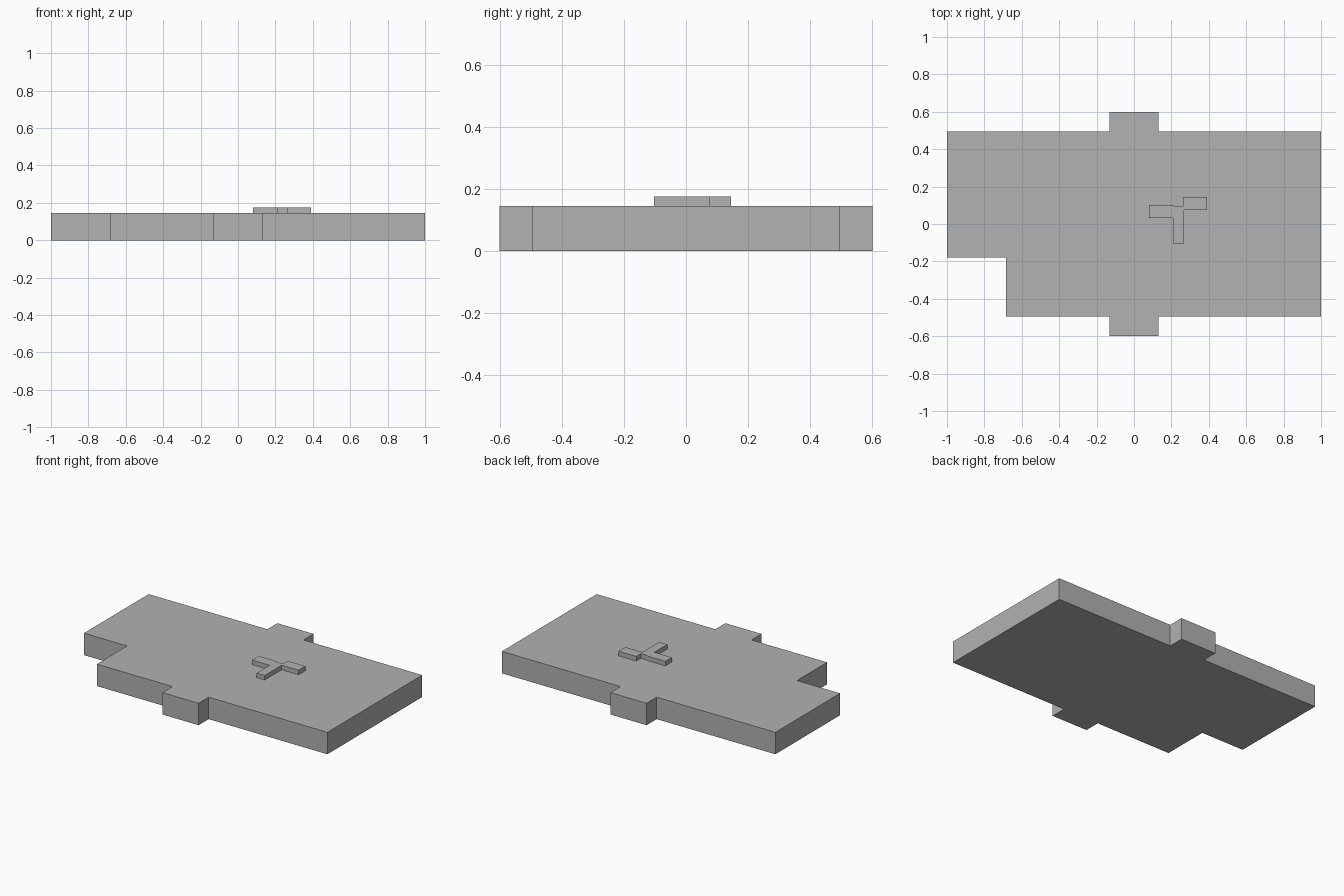
import bpy
import bmesh

cube = bpy.data.objects.get("Cube")
if cube:
    bpy.data.objects.remove(cube, do_unlink=True)

grey = bpy.data.materials.new("plain grey")
grey.use_nodes = True
colour = (0.445, 0.445, 0.445, 1)
grey.diffuse_color = colour
grey.node_tree.nodes["Principled BSDF"].inputs["Base Color"].default_value = colour


def slab(name, outline, bottom, top):
    """Extrude a flat counter-clockwise outline from bottom to top."""
    bm = bmesh.new()
    face = bm.faces.new([bm.verts.new((x, y, bottom)) for x, y in outline])
    extruded = bmesh.ops.extrude_face_region(bm, geom=[face])["geom"]
    verts = [v for v in extruded if isinstance(v, bmesh.types.BMVert)]
    bmesh.ops.translate(bm, verts=verts, vec=(0, 0, top - bottom))
    bmesh.ops.recalc_face_normals(bm, faces=bm.faces)
    mesh = bpy.data.meshes.new(name)
    bm.to_mesh(mesh)
    bm.free()
    mesh.materials.append(grey)
    obj = bpy.data.objects.new(name, mesh)
    bpy.context.collection.objects.link(obj)
    return obj


thickness = 0.145
side, tab, tab_half = 0.495, 0.6, 0.132

# Base plate with a notched corner and a tab on the front and back edges
slab("base_plate", [
    (-0.685, -side), (-tab_half, -side), (-tab_half, -tab),
    (tab_half, -tab), (tab_half, -side), (1, -side),
    (1, side), (tab_half, side), (tab_half, tab),
    (-tab_half, tab), (-tab_half, side), (-1, side),
    (-1, -0.18), (-0.685, -0.18),
], 0, thickness)

# Raised three-armed block: left arm, stem and stepped right arm
slab("raised_block", [
    (0.08, 0.033), (0.208, 0.033), (0.208, -0.103), (0.267, -0.103),
    (0.267, 0.074), (0.391, 0.074), (0.391, 0.145), (0.262, 0.145),
    (0.262, 0.096), (0.212, 0.096), (0.212, 0.102), (0.08, 0.102),
], thickness, 0.175)
